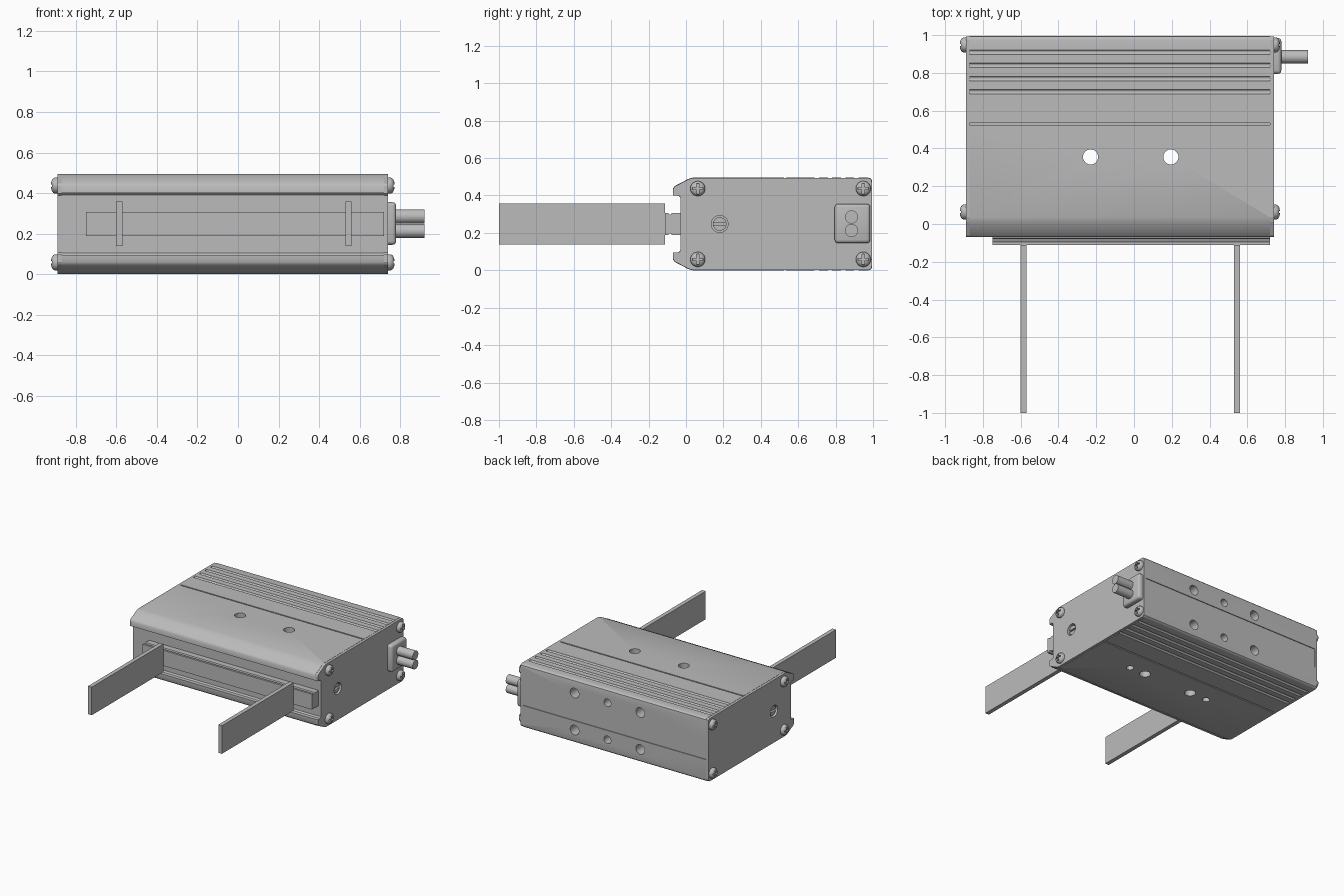
import bpy, bmesh, math
from mathutils import Matrix, Vector

default = bpy.data.objects.get("Cube")
if default:
    bpy.data.objects.remove(default)

grey = bpy.data.materials.new("plain_grey")
grey.use_nodes = True
grey.diffuse_color = (0.5, 0.5, 0.5, 1)
grey.node_tree.nodes["Principled BSDF"].inputs["Base Color"].default_value = (0.5, 0.5, 0.5, 1)

XC = -0.075        # middle of the case along x
MID = 0.2475       # half height of the case
END = 0.815        # half length with end plates
PLATE = 0.02


def finish(name, bm, smooth=False):
    bmesh.ops.recalc_face_normals(bm, faces=bm.faces)
    mesh = bpy.data.meshes.new(name)
    bm.to_mesh(mesh)
    bm.free()
    mesh.materials.append(grey)
    ob = bpy.data.objects.new(name, mesh)
    bpy.context.scene.collection.objects.link(ob)
    if smooth:
        shade(ob)
    return ob


def shade(ob):
    bpy.ops.object.select_all(action='DESELECT')
    ob.select_set(True)
    bpy.context.view_layer.objects.active = ob
    bpy.ops.object.shade_smooth_by_angle(angle=math.radians(35))


def add_box(bm, x, y, z):
    size = [b - a for a, b in (x, y, z)]
    mid = [(a + b) / 2 for a, b in (x, y, z)]
    m = Matrix.Translation(mid) @ Matrix.Diagonal((*size, 1))
    bmesh.ops.create_cube(bm, size=1, matrix=m)


def add_rod(bm, start, end, r, sides=32):
    a, b = Vector(start), Vector(end)
    turn = (b - a).to_track_quat('Z', 'Y').to_matrix().to_4x4()
    bmesh.ops.create_cone(bm, cap_ends=True, segments=sides, radius1=r, radius2=r,
                          depth=(b - a).length, matrix=Matrix.Translation((a + b) / 2) @ turn)


def extrude(name, half, x0, x1):
    """Mirror a (y, height) half profile about mid height and extrude it along x."""
    pts = half + [(y, -h) for y, h in reversed(half)]
    bm = bmesh.new()
    face = bm.faces.new([bm.verts.new((x0, y, MID + h)) for y, h in pts])
    out = bmesh.ops.extrude_face_region(bm, geom=[face])
    bmesh.ops.translate(bm, vec=(x1 - x0, 0, 0),
                        verts=[v for v in out["geom"] if isinstance(v, bmesh.types.BMVert)])
    return finish(name, bm)


def cut(ob, cutter):
    mod = ob.modifiers.new("cut", 'BOOLEAN')
    mod.operation = 'DIFFERENCE'
    mod.solver = 'EXACT'
    mod.object = cutter
    cutter.hide_render = True
    cutter.hide_set(True)
    cutter.display_type = 'WIRE'


# Case outline: front hook, rounded chamfer, top, rear corner
front = [(-0.03, 0.142), (-0.04, 0.152), (-0.07, 0.152), (-0.07, 0.188),
         (-0.062, 0.202), (0.01, 0.24), (0.035, MID)]
rear = [(0.975, MID), (0.985, 0.245), (0.993, 0.237), (0.995, 0.225)]

# Thin slit and four shallow rounded cooling grooves
grooves = [(0.525, MID), (0.525, 0.238), (0.535, 0.238), (0.535, MID)]
for i in range(4):
    y = 0.7 + 0.07 * i
    for k in range(7):
        a = math.pi * k / 6
        grooves.append((y - 0.012 * math.cos(a), MID - 0.01 * math.sin(a)))
back_recess = [(0.995, 0.075), (0.989, 0.075)]

inner = END - PLATE
case = extrude("case_body", front + grooves + rear + back_recess, XC - inner, XC + inner)

# Mounting holes: two through, two small below, six in the back
bm = bmesh.new()
for x in (-0.23, 0.195):
    add_rod(bm, (x, 0.355, -0.1), (x, 0.355, 0.6), 0.04)
for x in (-0.38, 0.335):
    add_rod(bm, (x, 0.355, -0.1), (x, 0.355, 0.1), 0.027)
for z in (0.1, 0.39):
    for x, r in ((0.27, 0.038), (-0.015, 0.03), (-0.3, 0.038)):
        add_rod(bm, (x, 0.89, z), (x, 1.1, z), r)
cut(case, finish("mounting_hole_cutter", bm))

# Pockets for the recessed end screws
bm = bmesh.new()
for s in (-1, 1):
    add_rod(bm, (XC + s * 0.76, 0.18, MID), (XC + s * 0.9, 0.18, MID), 0.045)
pocket = finish("end_pocket_cutter", bm)
cut(case, pocket)
shade(case)


def pan_screw(name, x, s, y, z):
    """Domed head with a cross recess, facing along s * x."""
    bm = bmesh.new()
    rings = []
    for r, d in ((0.04, 0), (0.04, 0.012), (0.035, 0.022), (0.025, 0.029), (0.012, 0.032)):
        rings.append([bm.verts.new((x + s * d, y + r * math.cos(a), z + r * math.sin(a)))
                      for a in (math.tau * k / 24 for k in range(24))])
    for lo, hi in zip(rings, rings[1:]):
        for k in range(24):
            n = (k + 1) % 24
            bm.faces.new((lo[k], lo[n], hi[n], hi[k]))
    bm.faces.new(rings[0])
    bm.faces.new(rings[-1])
    head = finish(name, bm, True)
    for part, w, h in (("slot_a", 0.028, 0.006), ("slot_b", 0.006, 0.028)):
        bm = bmesh.new()
        add_box(bm, sorted((x + s * 0.014, x + s * 0.05)), (y - w, y + w), (z - h, z + h))
        cut(head, finish(name + "_" + part + "_cutter", bm))


for side, s in (("left", 1), ("right", -1)):
    # End plate
    outline = [(0.46 + (y - 0.46) * 0.997, h * 0.994) for y, h in front + rear]
    plate = extrude(side + "_end_plate", outline, XC + s * inner, XC + s * END)
    cut(plate, pocket)
    # Corner screws
    for row, z in (("lower", 0.058), ("upper", 0.437)):
        for place, y in (("front", 0.063), ("rear", 0.948)):
            pan_screw(f"{side}_{row}_{place}_screw", XC + s * END, s, y, z)
    # Slotted adjusting screw
    bm = bmesh.new()
    add_rod(bm, (XC + s * 0.755, 0.18, MID), (XC + s * 0.805, 0.18, MID), 0.036)
    screw = finish(side + "_adjusting_screw", bm, True)
    bm = bmesh.new()
    add_box(bm, sorted((XC + s * 0.785, XC + s * 0.85)), (0.13, 0.23), (MID - 0.007, MID + 0.007))
    cut(screw, finish(side + "_adjusting_slot_cutter", bm))

# Sliding bar with a grooved neck
extrude("slide_bar", [(-0.112, 0.06), (-0.095, 0.06), (-0.09, 0.05), (-0.08, 0.05),
                      (-0.075, 0.06), (-0.02, 0.06)], -0.75, 0.72)

# Two flat arms
for side, x in (("right", -0.585), ("left", 0.545)):
    bm = bmesh.new()
    add_box(bm, (x - 0.016, x + 0.016), (-1, -0.112), (0.138, 0.358))
    finish(side + "_arm", bm)

# Cable gland with a tapered outer face
bm = bmesh.new()
add_box(bm, (0.735, 0.78), (0.795, 0.985), (0.145, 0.355))
outer = [e for e in bm.edges if all(v.co.x > 0.76 for v in e.verts)]
sides = [e for e in bm.edges if abs(e.verts[0].co.x - e.verts[1].co.x) > 0.01]
bmesh.ops.bevel(bm, geom=outer + sides, offset=0.018, segments=3, profile=0.5, affect='EDGES')
finish("cable_gland", bm, True)

# Two cables
for name, z in (("lower_cable", 0.213), ("upper_cable", 0.285)):
    bm = bmesh.new()
    add_rod(bm, (0.76, 0.885, z), (0.92, 0.885, z), 0.035)
    finish(name, bm, True)
